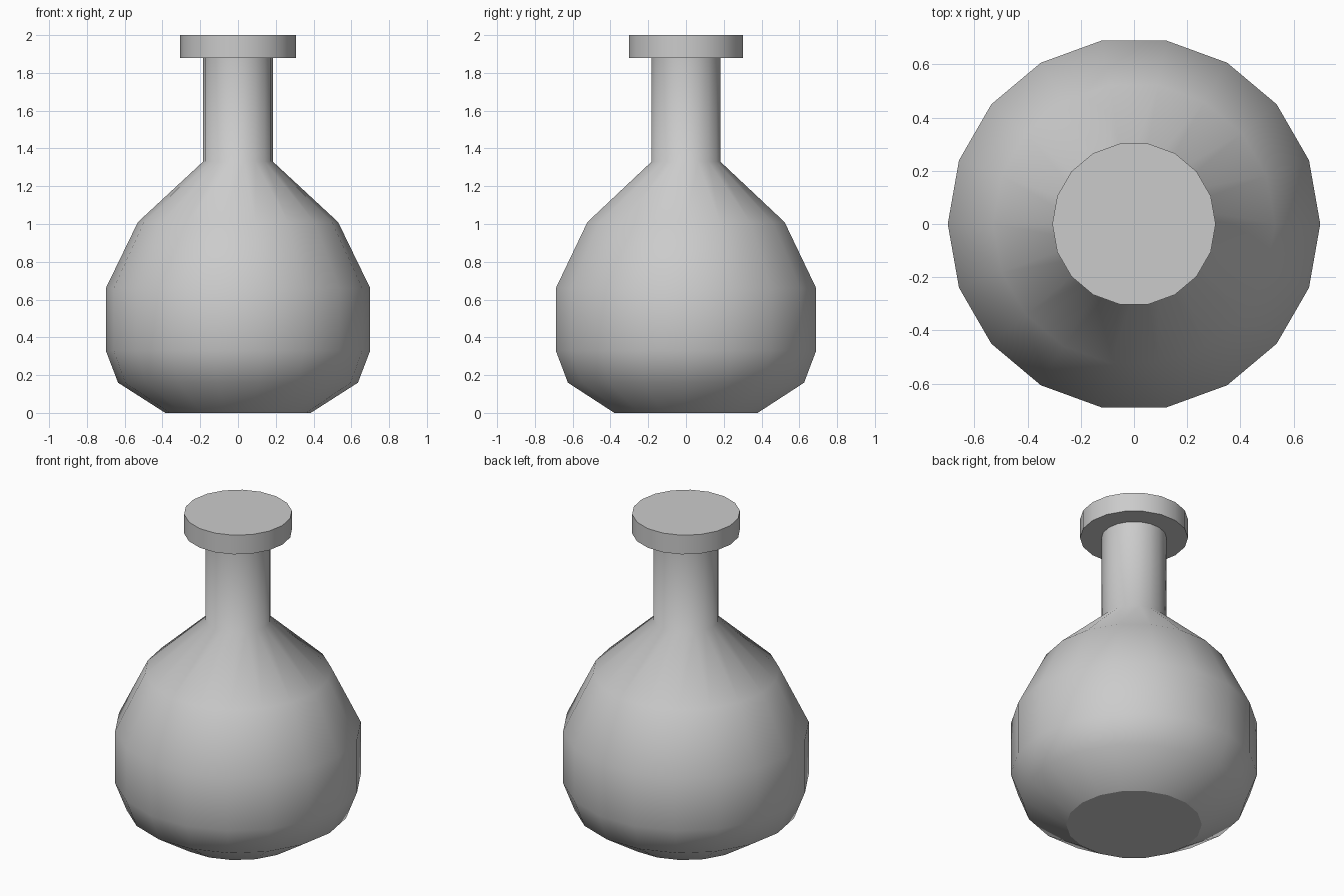
import bpy, bmesh
from math import cos, sin, tau

if "Cube" in bpy.data.objects:
    bpy.data.objects.remove(bpy.data.objects["Cube"])

SIDES = 18


def lathe(name, profile):
    """Revolve a (radius, z) profile into a closed solid with flat, sharp-edged ends."""
    bm = bmesh.new()
    rings = [[bm.verts.new((r * cos(tau * i / SIDES), r * sin(tau * i / SIDES), z))
              for i in range(SIDES)] for r, z in profile]
    for low, high in zip(rings, rings[1:]):
        for i in range(SIDES):
            j = (i + 1) % SIDES
            bm.faces.new((low[i], low[j], high[j], high[i])).smooth = True
    for ring in (rings[0][::-1], rings[-1]):
        end = bm.faces.new(ring)
        for edge in end.edges:
            edge.smooth = False
    bm.normal_update()
    mesh = bpy.data.meshes.new(name)
    bm.to_mesh(mesh)
    bm.free()
    obj = bpy.data.objects.new(name, mesh)
    bpy.context.collection.objects.link(obj)
    return obj


# Round flask body with its neck
lathe("flask_body", [(0.385, 0), (0.635, 0.16), (0.70, 0.33), (0.70, 0.66),
                     (0.53, 1.01), (0.185, 1.33), (0.185, 1.88)])

# Wide flat disc closing the neck
lathe("flask_rim", [(0.307, 1.88), (0.307, 2.0)])
